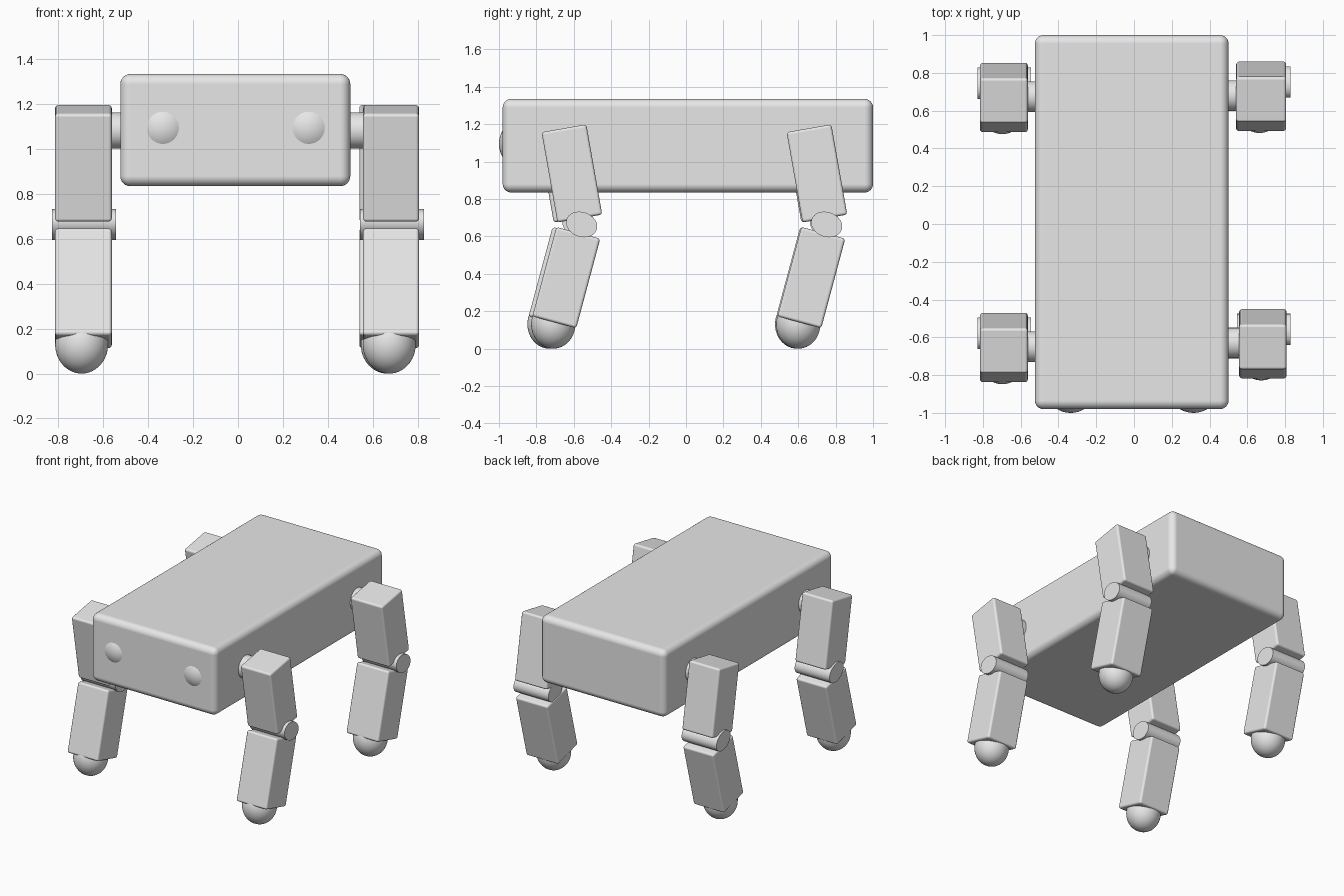
import bpy
import math
from mathutils import Matrix, Vector

default = bpy.data.objects.get("Cube")
if default:
    bpy.data.objects.remove(default, do_unlink=True)

grey = bpy.data.materials.new("light_grey")
grey.use_nodes = True
grey.diffuse_color = (0.8, 0.8, 0.8, 1)
grey.node_tree.nodes["Principled BSDF"].inputs["Base Color"].default_value = (0.8, 0.8, 0.8, 1)


def finish(name, size, loc, tilt=0.0, bevel=0.0, segments=3):
    """Size, bevel, smooth and place the active primitive; tilt is about x."""
    ob = bpy.context.object
    ob.name = name
    ob.data.transform(Matrix.Diagonal((*size, 1)))
    ob.location = loc
    ob.rotation_euler.x = math.radians(tilt)
    ob.data.materials.append(grey)
    bpy.ops.object.shade_smooth_by_angle(angle=math.radians(35))
    if bevel:
        mod = ob.modifiers.new("rounded_edges", 'BEVEL')
        mod.width = bevel
        mod.segments = segments
        mod.limit_method = 'ANGLE'
        mod.harden_normals = True
        # Rounding is applied before the smoothing modifier, if there is one
        bpy.ops.object.modifier_move_to_index(modifier=mod.name, index=0)
        ob.data.shade_smooth()
    return ob


def box(name, size, loc, tilt=0.0, bevel=0.015, segments=3):
    bpy.ops.mesh.primitive_cube_add(size=1)
    return finish(name, size, loc, tilt, bevel, segments)


def ball(name, radii, loc):
    bpy.ops.mesh.primitive_uv_sphere_add(segments=48, ring_count=24, radius=1)
    return finish(name, radii, loc)


def rod(name, length, ry, rz, loc, tilt=0.0):
    """Cylinder lying along x with an elliptical section."""
    bpy.ops.mesh.primitive_cylinder_add(vertices=48, radius=1, depth=1)
    bpy.context.object.data.transform(Matrix.Rotation(math.pi / 2, 4, 'Y'))
    return finish(name, (length, ry, rz), loc, tilt)


# Body
box("body", (1.025, 1.98, 0.5), (-0.012, 0.01, 1.085), bevel=0.045, segments=6)

# Eyes: shallow domes on the front face
for side, x in (("left", 0.315), ("right", -0.335)):
    ball(side + "_eye", (0.14, 0.14, 0.14), (x, -0.86, 1.095))


def leg(name, side, x, y, width):
    """Leg placed by the centre of its upper segment."""
    rod(name + "_hip", 0.25, 0.081, 0.081, (side * 0.53, y - 0.02, 1.083))
    box(name + "_upper_leg", (width, 0.243, 0.49), (x, y, 0.937), 10)
    rod(name + "_knee", 0.285, 0.085, 0.066, (side * 0.687, y + 0.052, 0.664), -20)
    box(name + "_lower_leg", (width, 0.243, 0.495), (x, y - 0.03, 0.38), -15)
    ball(name + "_foot", (0.118, 0.118, 0.13), (x - 0.008, y - 0.1, 0.13))


# Legs
leg("front_left_leg", 1, 0.682, -0.61, 0.25)
leg("front_right_leg", -1, -0.689, -0.63, 0.253)
leg("back_left_leg", 1, 0.673, 0.70, 0.265)
leg("back_right_leg", -1, -0.689, 0.694, 0.253)
